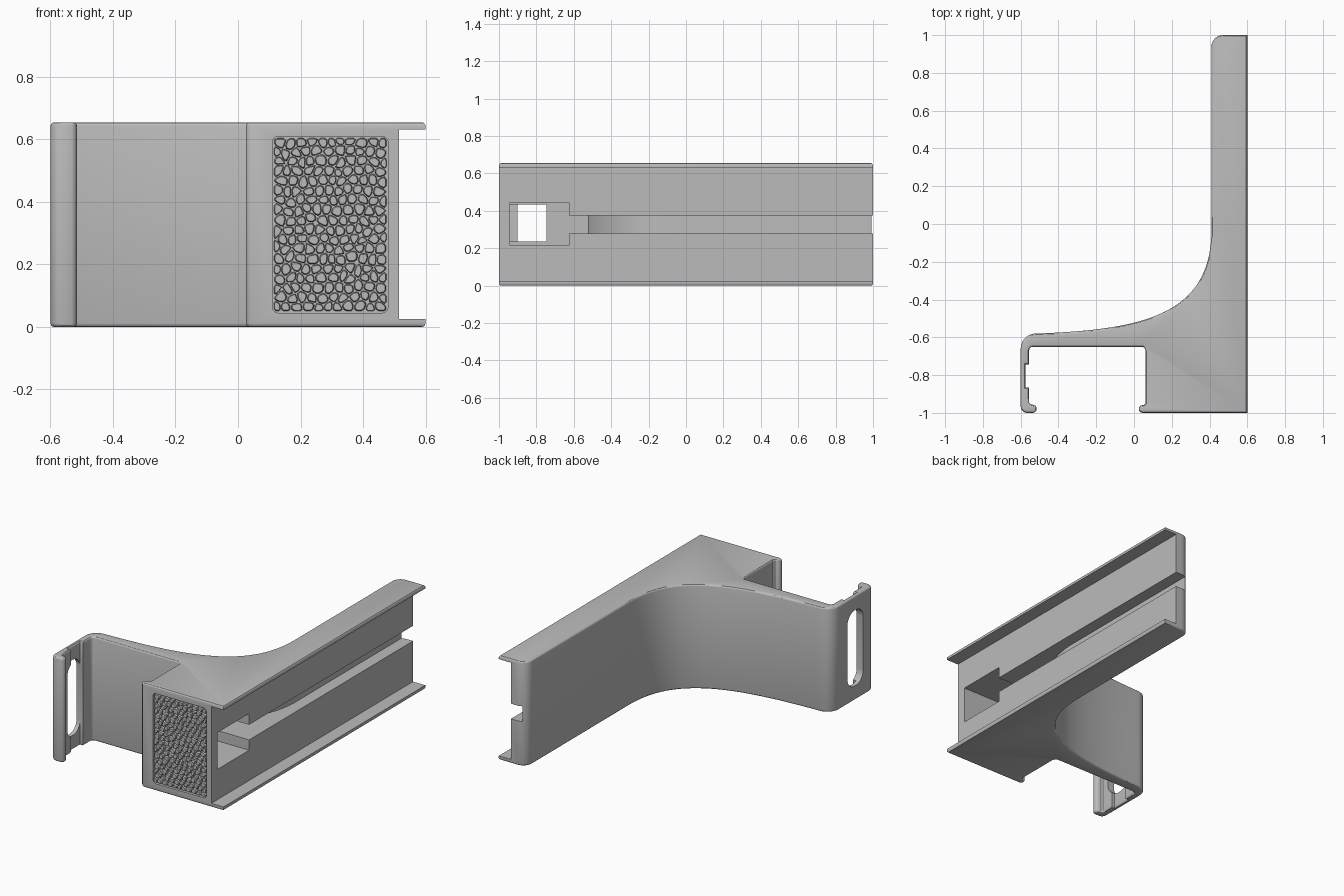
import bpy, bmesh, math, random
from mathutils import Vector as V

cube = bpy.data.objects.get("Cube")
if cube:
    bpy.data.objects.remove(cube, do_unlink=True)

HEIGHT = 0.655
RIGHT = 0.6

grey = bpy.data.materials.new("plain_grey")
grey.use_nodes = True
GREY = (0.5, 0.5, 0.5, 1)
grey.diffuse_color = GREY
grey.node_tree.nodes["Principled BSDF"].inputs["Base Color"].default_value = GREY


def make(name, bm):
    bmesh.ops.recalc_face_normals(bm, faces=bm.faces[:])
    mesh = bpy.data.meshes.new(name)
    bm.to_mesh(mesh)
    bm.free()
    mesh.materials.append(grey)
    ob = bpy.data.objects.new(name, mesh)
    bpy.context.collection.objects.link(ob)
    return ob


def loft(bm, rings):
    """Skin matching rings of points and cap both ends."""
    rows = [[bm.verts.new(p) for p in ring] for ring in rings]
    for a, b in zip(rows, rows[1:]):
        for i in range(len(a)):
            j = (i + 1) % len(a)
            bm.faces.new((a[i], a[j], b[j], b[i]))
    bm.faces.new(rows[0][::-1])
    bm.faces.new(rows[-1])


def prism(name, points, lo, hi, axis):
    """Extrude a 2D outline along x, y or z."""
    bm = bmesh.new()
    place = {"x": lambda p, t: (t, p[0], p[1]),
             "y": lambda p, t: (p[0], t, p[1]),
             "z": lambda p, t: (p[0], p[1], t)}[axis]
    loft(bm, [[place(p, t) for p in points] for t in (lo, hi)])
    return make(name, bm)


def rect(x0, x1, y0, y1):
    return [(x0, y0), (x1, y0), (x1, y1), (x0, y1)]


def arc(cx, cy, r, start, end, n=6):
    step = math.radians(end - start) / n
    a = math.radians(start)
    return [V((cx + r * math.cos(a + step * i), cy + r * math.sin(a + step * i)))
            for i in range(n + 1)]


def rounded(x0, x1, y0, y1, r):
    return (arc(x1 - r, y1 - r, r, 0, 90) + arc(x0 + r, y1 - r, r, 90, 180)
            + arc(x0 + r, y0 + r, r, 180, 270) + arc(x1 - r, y0 + r, r, 270, 360))


def normal(a, b):
    d = (b - a).normalized()
    return V((-d.y, d.x))


def inset(points, dist):
    """Move a counter-clockwise outline inward, keeping the right side flat."""
    out = []
    for i, p in enumerate(points):
        n1 = normal(points[i - 1], p)
        n2 = normal(p, points[(i + 1) % len(points)])
        q = p + (n1 + n2) * (dist / max(0.4, 1 + n1.dot(n2)))
        if p.x == RIGHT:
            q.x = RIGHT
        out.append(q)
    return out


# Swept outer curve from rear wall to side arm
ctrl = [V((0.41, -0.03)), V((0.41, -0.48)), V((0.05, -0.56)), V((-0.52, -0.58))]


def bezier(t):
    s = 1 - t
    return ctrl[0] * s**3 + ctrl[1] * 3 * s * s * t + ctrl[2] * 3 * s * t * t + ctrl[3] * t**3


curve = [bezier(i / 32) for i in range(33)]

# Bracket outline: long wall, curved arm, side clip and hooked lips
outline = [V((RIGHT, -1)), V((RIGHT, 1))]
outline += arc(0.47, 0.94, 0.06, 90, 180) + curve
outline += arc(-0.52, -0.66, 0.08, 100, 180)
outline += arc(-0.565, -0.965, 0.035, 180, 270)
outline += arc(-0.537, -0.978, 0.022, -80, 90)
outline += [V(p) for p in ((-0.548, -0.954), (-0.555, -0.945),
                           (-0.555, -0.865), (-0.575, -0.865),
                           (-0.575, -0.745), (-0.555, -0.745))]
outline += arc(-0.535, -0.67, 0.02, 180, 90, 4)
outline += arc(0.04, -0.67, 0.02, 90, 0, 4)
outline += [V((0.06, -0.95)), V((0.052, -0.958))]
outline += arc(0.046, -0.979, 0.021, 90, 270)

# Body with rounded rims
R = 0.012
rim = [(R * (1 - math.sin(a)), R * (1 - math.cos(a)))
       for a in (0, math.pi / 6, math.pi / 3, math.pi / 2)]
layers = [(z, d) for d, z in rim] + [(HEIGHT - z, d) for d, z in reversed(rim)]
bm = bmesh.new()
loft(bm, [[(p.x, p.y, z) for p in inset(outline, d)] for z, d in layers])
body = make("bracket_body", bm)

# Openings: side channel, cable slot, pocket, through hole, clip window, grip recess
inner = [p + normal(a, b) * 0.03 for a, p, b in zip(curve, curve[1:], curve[2:])]
inner = [p for p in inner if p.x > 0.105]
slot = [V((0.1, -0.53)), V((0.1, -0.64)), V((0.8, -0.64)), V((0.8, 1.1)), V((0.44, 1.1))] + inner
PANEL = (0.11, 0.48, 0.045, 0.61)
FLOOR = -0.982
cutters = [
    prism("channel_cutter", rect(0.515, 0.8, 0.025, 0.632), -1.2, 1.2, "y"),
    prism("slot_cutter", slot, 0.28, 0.375, "z"),
    prism("pocket_cutter", rect(-0.94, -0.625, 0.215, 0.445), 0.1, 0.8, "x"),
    prism("hole_cutter", rect(-0.94, -0.745, 0.235, 0.435), 0, 0.2, "x"),
    prism("window_cutter", rounded(-0.9, -0.744, 0.09, 0.565, 0.07), -0.7, -0.5, "x"),
    prism("grip_cutter", rounded(*PANEL, 0.02), -1.1, FLOOR, "y"),
]
bpy.context.view_layer.objects.active = body
for cutter in cutters:
    cutter.hide_render = True
    mod = body.modifiers.new("cut", "BOOLEAN")
    mod.operation = "DIFFERENCE"
    mod.solver = "EXACT"
    mod.object = cutter
    bpy.ops.object.modifier_apply(modifier=mod.name)
    bpy.data.objects.remove(cutter, do_unlink=True)


# Pebbled grip: cells around jittered seeds, each a small raised stone
def clip(poly, mid, n):
    out = []
    for a, b in zip(poly, poly[1:] + poly[:1]):
        da, db = (a - mid).dot(n), (b - mid).dot(n)
        if da <= 0:
            out.append(a)
        if da * db < 0:
            out.append(a.lerp(b, da / (da - db)))
    return out


random.seed(4)
x0, x1, z0, z1 = PANEL
x0, x1, z0, z1 = x0 + 0.004, x1 - 0.004, z0 + 0.004, z1 - 0.004
COLS, ROWS = 11, 18
w, h = (x1 - x0) / COLS, (z1 - z0) / ROWS
seeds = [V((x0 + w * (c + 0.3 + 0.4 * (r % 2) + random.uniform(-0.3, 0.3)),
            z0 + h * (r + 0.5 + random.uniform(-0.3, 0.3))))
         for r in range(ROWS) for c in range(COLS)]
bm = bmesh.new()
for s in seeds:
    cell = [V(p) for p in rect(x0, x1, z0, z1)]
    for q in seeds:
        if q is not s and (q - s).length < 0.12:
            cell = clip(cell, (s + q) / 2, q - s)
    cell = [p for i, p in enumerate(cell) if (p - cell[i - 1]).length > 0.001]
    smooth = []
    for a, b in zip(cell, cell[1:] + cell[:1]):
        smooth += [a.lerp(b, 0.25), a.lerp(b, 0.75)]
    mid = sum(smooth, V((0, 0))) / len(smooth)
    rings = []
    for k, y in ((0.9, FLOOR + 0.002), (0.86, -0.994), (0.72, -0.999)):
        rings.append([(q.x, y, q.y) for q in (mid.lerp(p, k) for p in smooth)])
    rings.insert(0, [(p[0], FLOOR - -0.004, p[2]) for p in rings[0]])
    loft(bm, rings)
grip = make("pebbled_grip", bm)

for ob in (body, grip):
    ob.select_set(True)
bpy.ops.object.shade_smooth_by_angle(angle=math.radians(30))
